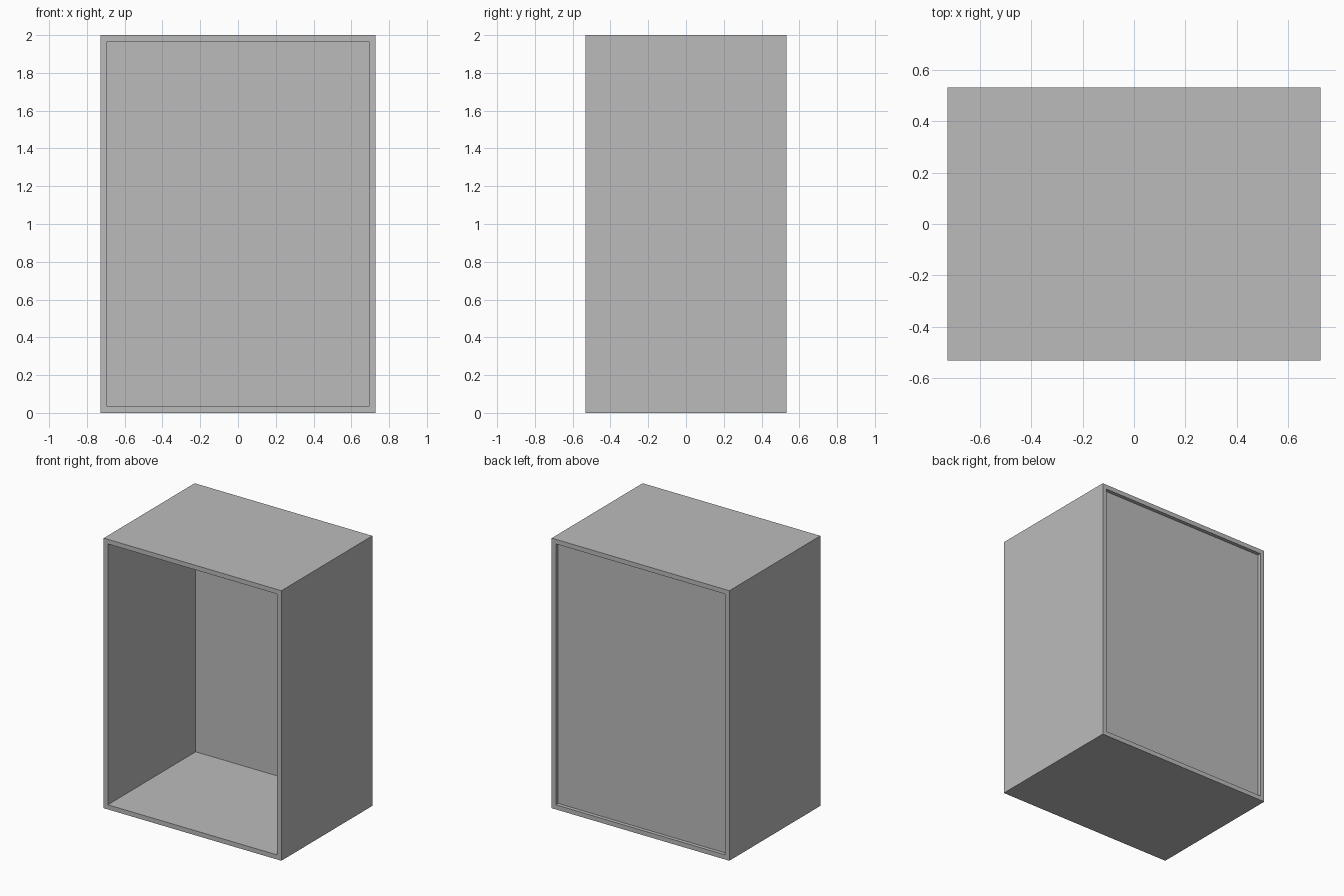
import bpy
import bmesh

cube = bpy.data.objects.get("Cube")
if cube:
    bpy.data.objects.remove(cube, do_unlink=True)

WIDTH, DEPTH, HEIGHT = 1.456, 1.064, 2.0
BOARD = 0.034            # carcass board thickness
PANEL = 0.009            # back panel thickness
RECESS = 0.027           # back panel set in from the rear edge

grey = bpy.data.materials.new("plain_grey")
grey.use_nodes = True
colour = (0.5, 0.5, 0.5, 1)
grey.diffuse_color = colour
grey.node_tree.nodes["Principled BSDF"].inputs["Base Color"].default_value = colour


def add_object(name, bm):
    bmesh.ops.recalc_face_normals(bm, faces=bm.faces)
    mesh = bpy.data.meshes.new(name)
    bm.to_mesh(mesh)
    bm.free()
    mesh.materials.append(grey)
    obj = bpy.data.objects.new(name, mesh)
    bpy.context.collection.objects.link(obj)
    return obj


def rectangle(bm, inset, y):
    """Four corners of an upright rectangle, inset from the outer size."""
    x, low, high = WIDTH / 2 - inset, inset, HEIGHT - inset
    return [bm.verts.new((px, y, pz))
            for px, pz in ((-x, low), (x, low), (x, high), (-x, high))]


# Carcass: a rectangular tube with mitred boards, open front and rear
bm = bmesh.new()
loops = [rectangle(bm, inset, y) for inset, y in (
    (0, -DEPTH / 2), (0, DEPTH / 2), (BOARD, DEPTH / 2), (BOARD, -DEPTH / 2))]
for i, loop in enumerate(loops):
    following = loops[(i + 1) % 4]
    for j in range(4):
        k = (j + 1) % 4
        bm.faces.new((loop[j], loop[k], following[k], following[j]))
add_object("cabinet_carcass", bm)

# Back panel: a thin sheet recessed inside the rear opening
bm = bmesh.new()
rear = DEPTH / 2 - RECESS
front_loop = rectangle(bm, BOARD, rear - PANEL)
rear_loop = rectangle(bm, BOARD, rear)
bm.faces.new(front_loop)
bm.faces.new(rear_loop)
for j in range(4):
    k = (j + 1) % 4
    bm.faces.new((front_loop[j], front_loop[k], rear_loop[k], rear_loop[j]))
add_object("back_panel", bm)
